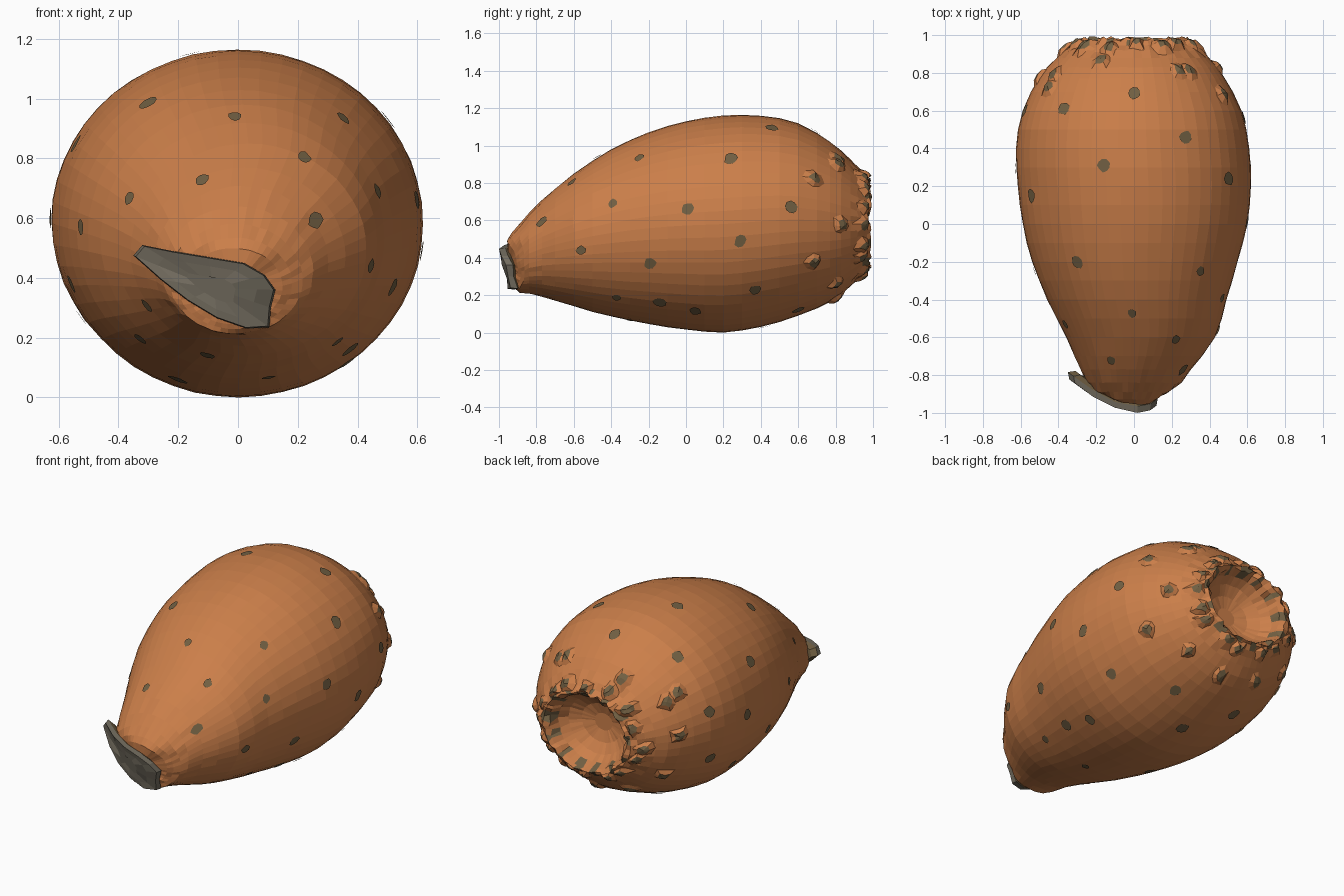
import bpy, bmesh, math, random
from mathutils import Vector

if "Cube" in bpy.data.objects:
    bpy.data.objects.remove(bpy.data.objects["Cube"])

random.seed(4)


def material(name, col):
    m = bpy.data.materials.new(name)
    m.diffuse_color = (*col, 1)
    m.use_nodes = True
    m.node_tree.nodes["Principled BSDF"].inputs["Base Color"].default_value = m.diffuse_color
    return m


SKIN = material("orange skin", (0.60, 0.212, 0.068))
SPOT = material("olive brown spot", (0.165, 0.115, 0.055))
STEM = material("grey dry stem", (0.165, 0.145, 0.11))


def finish(bm, name, mats):
    bmesh.ops.recalc_face_normals(bm, faces=bm.faces)
    me = bpy.data.meshes.new(name)
    bm.to_mesh(me)
    bm.free()
    for m in mats:
        me.materials.append(m)
    ob = bpy.data.objects.new(name, me)
    bpy.context.collection.objects.link(ob)
    return ob


# Fruit sections: y, left x, right x, bottom z, top z
SECTIONS = [
    (-0.96, -.18, .15, .245, .50), (-0.9, -.225, .21, .215, .57), (-0.8, -.27, .28, .20, .68),
    (-0.6, -.36, .43, .14, .85), (-0.4, -.46, .49, .085, .98), (-0.2, -.54, .55, .045, 1.07),
    (0, -.59, .60, .015, 1.13), (.2, -.615, .62, .0, 1.16), (.4, -.625, .61, .03, 1.16),
    (.6, -.59, .57, .09, 1.12), (.8, -.485, .465, .18, 1.0), (.9, -.39, .38, .265, .90),
    (.98, -.30, .30, .34, .82)]


def section(y):
    """Smooth (Hermite) interpolation of the section table."""
    n = len(SECTIONS)
    i = 0
    while i < n - 2 and y > SECTIONS[i + 1][0]:
        i += 1

    def slope(j, k):
        a, b = SECTIONS[max(j - 1, 0)], SECTIONS[min(j + 1, n - 1)]
        return (b[k] - a[k]) / (b[0] - a[0])
    p, q = SECTIONS[i], SECTIONS[i + 1]
    h = q[0] - p[0]
    t = min(max((y - p[0]) / h, 0), 1)
    out = []
    for k in range(1, 5):
        out.append((2*t**3 - 3*t*t + 1) * p[k] + (t**3 - 2*t*t + t) * h * slope(i, k)
                   + (3*t*t - 2*t**3) * q[k] + (t**3 - t*t) * h * slope(i + 1, k))
    l, r, b, tp = out
    return (l + r) / 2, (r - l) / 2, (b + tp) / 2, (tp - b) / 2


def stem_y(x, z):
    """Depth of the slanted stem scar."""
    return (-0.992 + 1.05 * max(0, -x + 0.02) ** 1.75 + 0.6 * max(0, x - 0.07)
            + .3 * max(0, .38 - z))


def surface(y, a):
    cx, hx, cz, hz = section(y)
    x, z = cx + hx * math.cos(a), cz + hz * math.sin(a)
    return Vector((x, max(y, stem_y(x, z) + 0.035) if y < -0.8 else y, z))


def normal(y, a):
    y = min(y, 0.96)
    n = (surface(y, a + .01) - surface(y, a - .01)).cross(surface(y + .01, a) - surface(y - .01, a))
    n.normalize()
    _, _, cz, _ = section(y)
    p = surface(y, a)
    return n if n.dot(Vector((p.x, 0, p.z - cz))) > 0 else -n


# Fruit body with a hollow crown at the back
bm = bmesh.new()
N = 52
ys = [-.96, -.93, -.89, -.84, -.77] + [-.7 + .1 * i for i in range(15)] + [.77, .83, .88, .92, .95, .975]
rings = []
for y in ys:
    rag = 0.012 if y > .9 else (0.004 if y < -.75 else 0.002)
    ring = []
    for k in range(N):
        a = math.tau * k / N
        p = surface(y, a)
        ring.append(bm.verts.new(p + normal(y, a) * random.uniform(-rag, rag * .4)))
    rings.append(ring)
# rim and bowl: scale of last section, y
for s, y, rag in ((.93, .982, .012), (.85, .96, .012), (.78, .91, .006), (.66, .86, .003),
                  (.45, .82, .002), (.2, .80, .001)):
    ring = []
    for k in range(N):
        a = math.tau * k / N
        ring.append(bm.verts.new((.3 * s * math.cos(a) + random.uniform(-rag, rag),
                                  y + random.uniform(-rag, rag),
                                  .58 + .26 * s * math.sin(a) + random.uniform(-rag, rag))))
    rings.append(ring)
for A, B in zip(rings, rings[1:]):
    for k in range(N):
        bm.faces.new((A[k], A[(k + 1) % N], B[(k + 1) % N], B[k]))
tip = bm.verts.new((-.02, stem_y(-.02, .36) + .035, .36))
for k in range(N):
    bm.faces.new((rings[0][k], rings[0][(k + 1) % N], tip))
bm.faces.new(rings[-1])
# brown patches along the rim
for f in bm.faces:
    c = f.calc_center_median()
    r = math.hypot(c.x / .3, (c.z - .58) / .26)
    if c.y > .93 and .8 < r < 1.03 and math.sin(math.atan2(c.z - .58, c.x) * 13) > .4:
        f.material_index = 1
finish(bm, "fruit_body", [SKIN, SPOT])


def loop_faces(bm, A, B, mat):
    n = len(A)
    for k in range(n):
        bm.faces.new((A[k], A[(k + 1) % n], B[(k + 1) % n], B[k])).material_index = mat


def patch(y, a, r, lift, n, wob=0.0):
    """Ring of points lying on the skin around (y, a)."""
    _, hx, _, hz = section(y)
    speed = math.hypot(hx * math.sin(a), hz * math.cos(a))
    out = []
    for k in range(n):
        t = math.tau * k / n
        q = r * random.uniform(1 - wob, 1 + wob)
        yy, aa = min(y + q * math.sin(t), .975), a + q * math.cos(t) / speed
        out.append(surface(yy, aa) + normal(yy, aa) * lift)
    return out


def flat_spot(bm, y, a, r):
    bm.faces.new([bm.verts.new(p) for p in patch(y, a, r, .005, 9, .15)])


def bump(bm, y, a, r, h, back=0.0):
    """Low rough wart: skin skirt rising to a brown tip."""
    d = (normal(y, a) + Vector((0, back, 0))).normalized() * h
    base = [bm.verts.new(p) for p in patch(y, a, r, -.006, 8, .3)]
    c = surface(y, a)
    ring = []
    for v in base:
        ring.append(bm.verts.new(c + (v.co - c) * random.uniform(.42, .58) + d * random.uniform(.5, 1)))
    loop_faces(bm, base, ring, 0)
    top = bm.verts.new(c + d * .9)
    for k in range(8):
        bm.faces.new((ring[k], ring[(k + 1) % 8], top)).material_index = 1


def clamp(v):
    return max(-1, min(1, v))


def from_plan(x, y, side):
    cx, hx, _, _ = section(y)
    return y, side * math.acos(clamp((x - cx) / hx))


def from_side(y, z, side):
    _, _, cz, hz = section(y)
    a = math.asin(clamp((z - cz) / hz))
    return y, a if side > 0 else math.pi - a


TOP = [(-.37, .61), (0, .69), (-.16, .31), (.27, .46), (.5, .24), (-.54, .15), (-.3, -.2),
       (-.01, -.47), (.35, -.25), (.22, -.61), (-.12, -.72), (-.36, -.53)]
RIGHT = [(-.77, .59), (-.39, .69), (.01, .66), (.56, .67), (.29, .49), (-.19, .37), (-.56, .44),
         (-.37, .19), (-.14, .165), (.05, .12), (.37, .23)]
LEFT = [(-.25, .57), (-.6, .31), (0, .38), (-.35, .2), (.3, .6), (.57, .42), (.3, .27), (.6, .72)]
BOTTOM = [(0, .42), (-.2, -.1), (.1, -.3), (-.1, -.55), (.2, .6), (-.22, .6)]

# Flat dark spots
bm = bmesh.new()
spots = ([from_plan(x, y, 1) for x, y in TOP] + [from_plan(x, y, -1) for x, y in BOTTOM]
         + [from_side(y, z, 1) for y, z in RIGHT] + [from_side(y, z, -1) for y, z in LEFT])
for y, a in spots:
    flat_spot(bm, y, a, random.uniform(.022, .028) if y < -.2 else random.uniform(.03, .037))
finish(bm, "skin_spots", [SPOT])

# Raised warts near the crown, and a ragged ring of them on the rim
bm = bmesh.new()
warts = ([from_plan(x, y, 1) for x, y in ((-.17, .86), (.24, .81), (-.42, .79))]
         + [from_side(y, z, 1) for y, z in ((.68, .82), (.83, .57), (.68, .38), (.8, .26), (.81, .9))]
         + [from_side(y, z, -1) for y, z in ((.78, .62), (.8, .36), (.72, .85))]
         + [from_plan(x, y, -1) for x, y in ((.05, .8), (-.2, .82))])
for y, a in warts:
    bump(bm, y, a, .056, .024, .2)
for k in range(16):
    bump(bm, random.uniform(.925, .965), math.tau * (k + random.uniform(-.25, .25)) / 16,
         random.uniform(.045, .06), random.uniform(.02, .034), .9)
finish(bm, "crown_warts", [SKIN, SPOT])

# Dry stem scar: slanted, dished grey plate that juts out on the left
OUTLINE = [(-.35, .475), (-.32, .51), (-.22, .49), (-.1, .47), (.02, .45), (.09, .41), (.125, .36),
           (.11, .3), (.105, .235), (.03, .23), (-.07, .265), (-.17, .325), (-.26, .395)]
bm = bmesh.new()
loops = []
for scale, dy in ((.85, .06), (1.0, .025), (.97, -.005), (.7, .003), (.35, .01)):
    loop = []
    for x, z in OUTLINE:
        px, pz = -.08 + (x + .08) * scale, .365 + (z - .365) * scale
        loop.append(bm.verts.new((px, stem_y(px, pz) + dy + random.uniform(-.004, .004), pz)))
    loops.append(loop)
for i, (A, B) in enumerate(zip(loops, loops[1:])):
    loop_faces(bm, A, B, 1 if i == 0 else 0)
bm.faces.new(loops[0]).material_index = 1
bm.faces.new(loops[-1])
finish(bm, "stem_scar", [STEM, SPOT])
